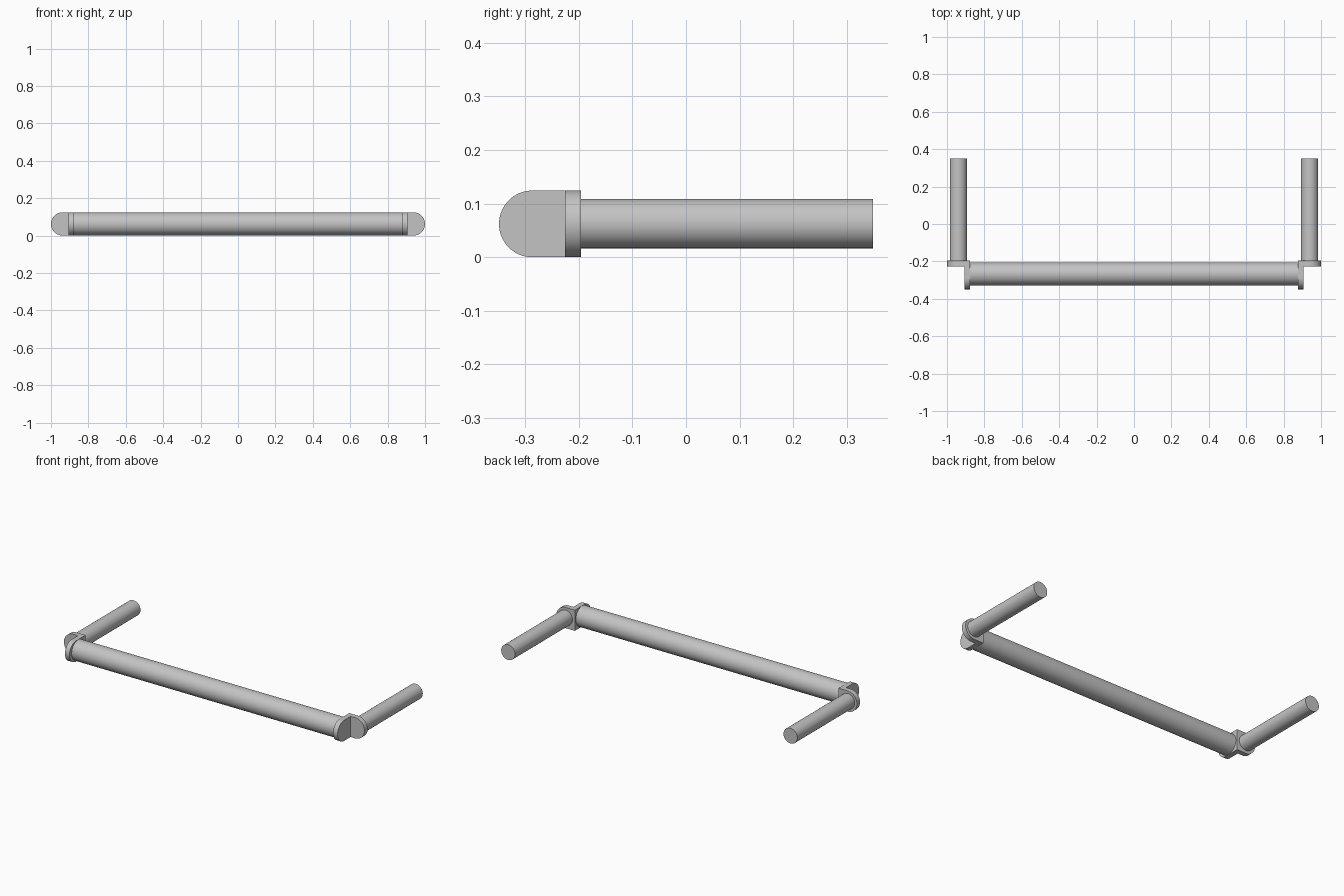
import bpy, bmesh
from math import sin, cos, pi
from mathutils import Matrix

cube = bpy.data.objects.get("Cube")
if cube:
    bpy.data.objects.remove(cube, do_unlink=True)

grey = bpy.data.materials.new("plain grey")
grey.use_nodes = True
grey.diffuse_color = (0.55, 0.55, 0.55, 1)
grey.node_tree.nodes["Principled BSDF"].inputs["Base Color"].default_value = (0.55, 0.55, 0.55, 1)

R = 0.0622          # bracket end radius, also its mid height
T = 0.03            # bracket thickness
INNER = 0.877       # inner x of each bracket
BACK = -0.196       # back y of each bracket


def finish(bm, name):
    bmesh.ops.recalc_face_normals(bm, faces=bm.faces)
    mesh = bpy.data.meshes.new(name)
    bm.to_mesh(mesh)
    bm.free()
    mesh.materials.append(grey)
    obj = bpy.data.objects.new(name, mesh)
    bpy.context.collection.objects.link(obj)
    bpy.ops.object.select_all(action="DESELECT")
    obj.select_set(True)
    bpy.context.view_layer.objects.active = obj
    bpy.ops.object.shade_smooth_by_angle(angle=pi / 6)
    return obj


def rod(name, centre, radius, length, axis):
    turn = Matrix.Rotation(pi / 2, 4, "Y" if axis == "X" else "X")
    bm = bmesh.new()
    bmesh.ops.create_cone(bm, cap_ends=True, segments=64, radius1=radius, radius2=radius,
                          depth=length, matrix=Matrix.Translation(centre) @ turn)
    return finish(bm, name)


def lobe(bm, start, centre, place, push):
    """Flat plate, square at start and round about centre, extruded by push."""
    way = 1 if centre > start else -1
    outline = [(start, 0), (start, 2 * R)]
    for i in range(33):
        a = pi / 2 - pi * i / 32
        outline.append((centre + way * R * cos(a), R + R * sin(a)))
    face = bm.faces.new([bm.verts.new(place(u, z)) for u, z in outline])
    side = bmesh.ops.extrude_face_region(bm, geom=[face])["geom"]
    bmesh.ops.translate(bm, vec=push, verts=[v for v in side if isinstance(v, bmesh.types.BMVert)])


# Crossbar
rod("crossbar", (0, -0.267, R), 0.061, 2 * INNER + 0.01, "X")

for side, s in (("left", 1), ("right", -1)):
    # Corner bracket: one lobe carries the arm, the other the crossbar
    bm = bmesh.new()
    lobe(bm, s * INNER, s * (1 - R), lambda x, z: (x, BACK, z), (0, -T, 0))
    lobe(bm, BACK - T, -0.349 + R, lambda y, z: (s * INNER, y, z), (s * T, 0, 0))
    finish(bm, side + "_bracket")

    # Arm
    rod(side + "_arm", (s * 0.939, (BACK - 0.005 + 0.349) / 2, R + 0.0005), 0.046,
        0.349 - BACK + 0.005, "Y")
